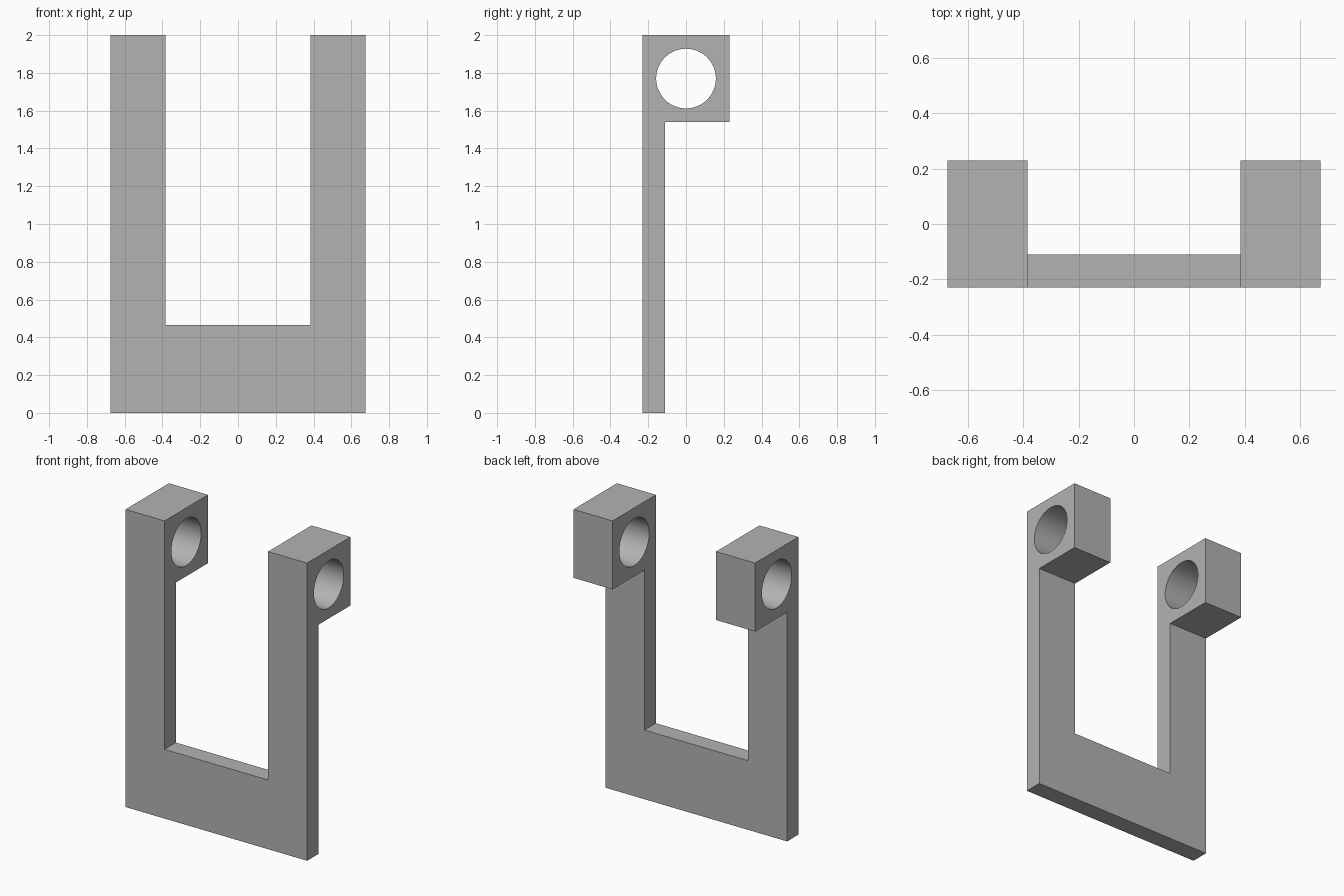
import bpy
import bmesh
from math import pi
from mathutils import Matrix, Vector

cube = bpy.data.objects.get("Cube")
if cube:
    bpy.data.objects.remove(cube, do_unlink=True)

WIDTH, DEPTH, HEIGHT = 1.35, 0.46, 2.0
INNER = 0.385          # half the gap between the arms
BAR_TOP = 0.465        # top of the crossbar
PLATE_BACK = -0.11     # rear face of the thin plate
BLOCK_BOTTOM = 1.54
HOLE_Z, HOLE_RADIUS = 1.77, 0.158

grey = bpy.data.materials.new("plain grey")
grey.use_nodes = True
colour = (0.45, 0.45, 0.45, 1)
grey.diffuse_color = colour
grey.node_tree.nodes["Principled BSDF"].inputs["Base Color"].default_value = colour


def make_object(name, bm):
    bmesh.ops.recalc_face_normals(bm, faces=bm.faces)
    mesh = bpy.data.meshes.new(name)
    bm.to_mesh(mesh)
    bm.free()
    mesh.materials.append(grey)
    obj = bpy.data.objects.new(name, mesh)
    bpy.context.collection.objects.link(obj)
    return obj


def cut(target, cutter):
    mod = target.modifiers.new("cut", 'BOOLEAN')
    mod.operation, mod.solver, mod.object = 'DIFFERENCE', 'EXACT', cutter
    bpy.context.view_layer.objects.active = target
    bpy.ops.object.modifier_apply(modifier=mod.name)
    bpy.data.objects.remove(cutter, do_unlink=True)


# U-shaped bracket, extruded through the full depth
half = WIDTH / 2
outline = [(-half, 0), (half, 0), (half, HEIGHT), (INNER, HEIGHT),
           (INNER, BAR_TOP), (-INNER, BAR_TOP), (-INNER, HEIGHT), (-half, HEIGHT)]
bm = bmesh.new()
front = bm.faces.new([bm.verts.new((x, -DEPTH / 2, z)) for x, z in outline])
back = bmesh.ops.extrude_face_region(bm, geom=[front])
bmesh.ops.translate(bm, vec=(0, DEPTH, 0),
                    verts=[v for v in back["geom"] if isinstance(v, bmesh.types.BMVert)])
bracket = make_object("bracket", bm)

# Clear the back below the blocks, leaving a thin plate
bm = bmesh.new()
size = Vector((2, 1, 3))
centre = Vector((0, PLATE_BACK + size.y / 2, BLOCK_BOTTOM - size.z / 2))
bmesh.ops.create_cube(bm, size=1, matrix=Matrix.Translation(centre) @ Matrix.Diagonal(size).to_4x4())
cut(bracket, make_object("back_cutter", bm))

# Shaft hole through both blocks
bm = bmesh.new()
bmesh.ops.create_cone(bm, cap_ends=True, segments=64, radius1=HOLE_RADIUS,
                      radius2=HOLE_RADIUS, depth=2,
                      matrix=Matrix.Translation((0, 0, HOLE_Z)) @ Matrix.Rotation(pi / 2, 4, 'Y'))
cut(bracket, make_object("hole_cutter", bm))

# Smooth bores with crisp edges
bracket.select_set(True)
bpy.context.view_layer.objects.active = bracket
bpy.ops.object.shade_smooth_by_angle(angle=pi / 6)
